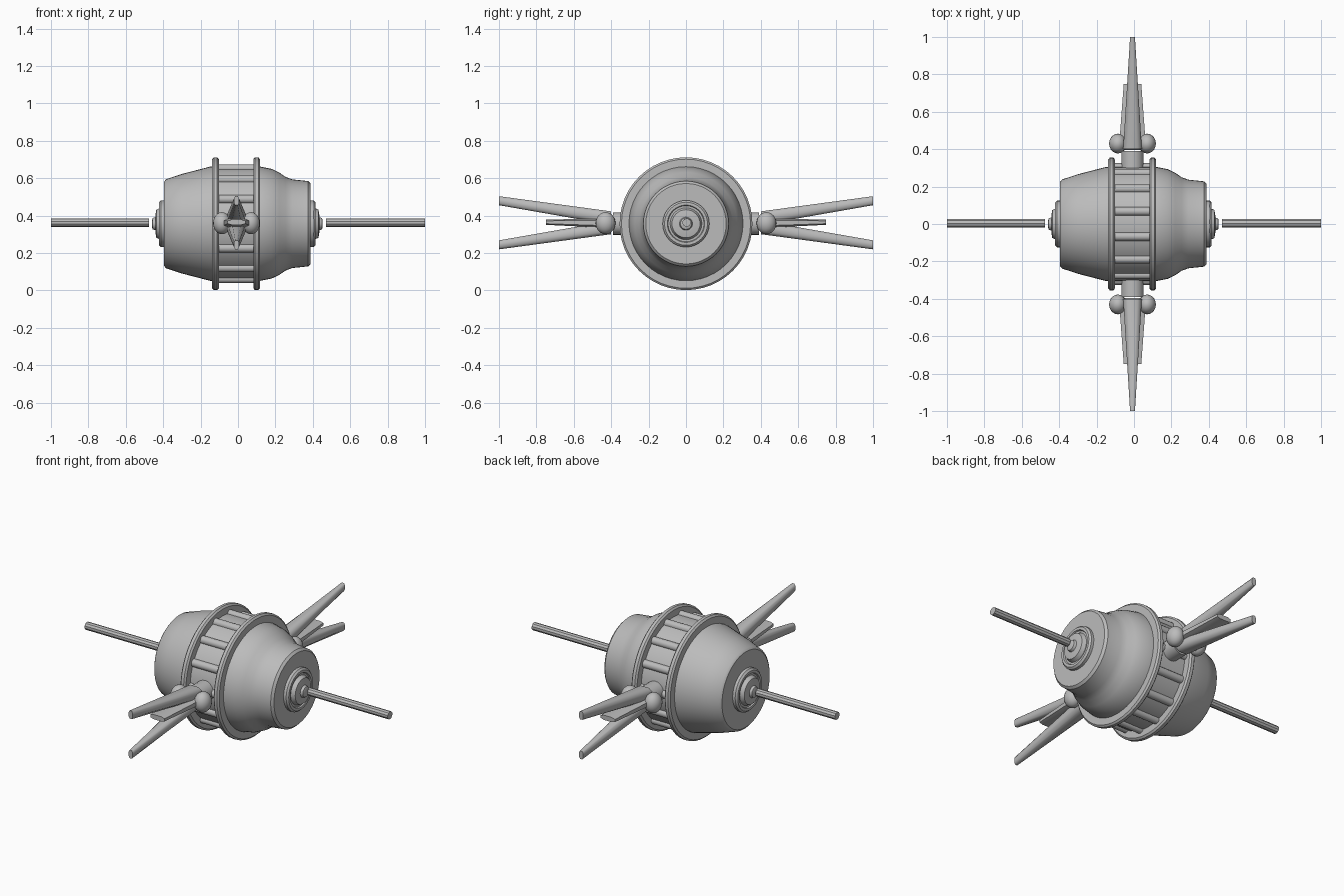
import bpy, bmesh, math
from mathutils import Vector, Matrix

if "Cube" in bpy.data.objects:
    bpy.data.objects.remove(bpy.data.objects["Cube"], do_unlink=True)

AXIS_Z = 0.357   # height of the main axis, which runs along x
MID_X = -0.008   # centre of the middle band

grey = bpy.data.materials.new("plain grey")
grey.use_nodes = True
grey.diffuse_color = (0.5, 0.5, 0.5, 1)
grey.node_tree.nodes["Principled BSDF"].inputs["Base Color"].default_value = (0.5, 0.5, 0.5, 1)


def finish(name, bm, angle=35):
    bmesh.ops.recalc_face_normals(bm, faces=bm.faces[:])
    mesh = bpy.data.meshes.new(name)
    bm.to_mesh(mesh)
    bm.free()
    mesh.materials.append(grey)
    obj = bpy.data.objects.new(name, mesh)
    bpy.context.collection.objects.link(obj)
    bpy.ops.object.select_all(action='DESELECT')
    obj.select_set(True)
    bpy.context.view_layer.objects.active = obj
    bpy.ops.object.shade_smooth_by_angle(angle=math.radians(angle))
    return obj


def lathe(name, profile, closed=False, steps=48):
    """Spin (x, radius) points about the main axis."""
    bm = bmesh.new()
    pts = [bm.verts.new((x, 0, r)) for x, r in profile]
    pairs = list(zip(pts, pts[1:])) + ([(pts[-1], pts[0])] if closed else [])
    edges = [bm.edges.new(p) for p in pairs]
    bmesh.ops.spin(bm, geom=pts + edges, axis=(1, 0, 0), cent=(0, 0, 0),
                   angle=math.tau, steps=steps)
    bmesh.ops.remove_doubles(bm, verts=bm.verts[:], dist=0.0005)
    bmesh.ops.translate(bm, verts=bm.verts[:], vec=(0, 0, AXIS_Z))
    return finish(name, bm)


def rod(bm, start, end, radius, sides=12):
    start, end = Vector(start), Vector(end)
    d = end - start
    m = Matrix.Translation((start + end) / 2) @ d.to_track_quat('Z', 'Y').to_matrix().to_4x4()
    bmesh.ops.create_cone(bm, cap_ends=True, segments=sides, radius1=radius,
                          radius2=radius, depth=d.length, matrix=m)


# Hull: straight cone at one end, flared neck at the other
lathe("hull", [(-0.395, 0), (-0.395, 0.225), (-0.385, 0.238), (-0.30, 0.266), (-0.15, 0.305),
               (-0.09, 0.305), (0.08, 0.305), (0.12, 0.305), (0.18, 0.293), (0.22, 0.274),
               (0.255, 0.25), (0.29, 0.237), (0.375, 0.228), (0.388, 0.215), (0.388, 0)])

# Raised rims either side of the middle band
for name, x in (("left_rim", 0.10), ("right_rim", -0.12)):
    w = 0.018
    lathe(name, [(x - w, 0.28), (x - w, 0.345), (x - w * 0.5, 0.355),
                 (x + w * 0.5, 0.355), (x + w, 0.345), (x + w, 0.28)], closed=True)

# Rounded ribs around the band
bm = bmesh.new()
count = 14
for i in range(count):
    a = math.tau * (i + 0.5) / count
    y, z = 0.302 * math.sin(a), AXIS_Z + 0.302 * math.cos(a)
    rod(bm, (-0.11, y, z), (0.09, y, z), 0.023)
finish("band_ribs", bm)

# Stepped end hubs and the antenna rods
for name, s, face in (("left", 1, 0.385), ("right", -1, 0.392)):
    steps = [(0, 0.125), (0.02, 0.125), (0.03, 0.115), (0.03, 0.1), (0.022, 0.096), (0.022, 0.085),
             (0.045, 0.075), (0.05, 0.045), (0.05, 0.035), (0.064, 0.03), (0.068, 0.018), (0.068, 0)]
    lathe(name + "_hub", [(s * (face + d), r) for d, r in steps], steps=32)
    bm = bmesh.new()
    rod(bm, (s * (face + 0.085), 0.004, AXIS_Z + 0.006), (s, 0.004, AXIS_Z + 0.006), 0.023, 10)
    finish(name + "_antenna", bm)


def blade(name, base, tip, base_size, tip_size):
    """Tapered bar along y; sizes are (x, z) half widths."""
    bm = bmesh.new()
    rings = []
    for (y, z), (hx, hz) in ((base, base_size), (tip, tip_size)):
        rings.append([bm.verts.new((MID_X + sx * hx, y, z + sz * hz))
                      for sx, sz in ((-1, -.55), (-.55, -1), (.55, -1), (1, -.55),
                                     (1, .55), (.55, 1), (-.55, 1), (-1, .55))])
    n = len(rings[0])
    for i in range(n):
        j = (i + 1) % n
        bm.faces.new((rings[0][i], rings[0][j], rings[1][j], rings[1][i]))
    bm.faces.new(rings[0])
    bm.faces.new(rings[1])
    finish(name, bm, 50)


# Side mounts: peg, twin knobs and three splayed blades
for name, s in (("front", -1), ("back", 1)):
    bm = bmesh.new()
    rod(bm, (MID_X, s * 0.29, AXIS_Z), (MID_X, s * 0.39, AXIS_Z), 0.06, 20)
    rod(bm, (MID_X - 0.07, s * 0.43, AXIS_Z), (MID_X + 0.07, s * 0.43, AXIS_Z), 0.035, 16)
    finish(name + "_mount", bm)
    bm = bmesh.new()
    for side in (-1, 1):
        m = Matrix.Translation((MID_X + side * 0.078, s * 0.43, AXIS_Z + 0.003))
        bmesh.ops.create_uvsphere(bm, u_segments=20, v_segments=12, radius=1,
                                  matrix=m @ Matrix.Diagonal((0.047, 0.053, 0.059, 1)))
    finish(name + "_knobs", bm, 60)
    for part, up in (("upper", 1), ("lower", -1)):
        blade(f"{name}_{part}_blade", (s * 0.4, AXIS_Z + 0.005 + up * 0.025),
              (s, AXIS_Z + 0.005 + up * 0.118), (0.05, 0.036), (0.013, 0.024))
    blade(name + "_middle_blade", (s * 0.4, AXIS_Z + 0.003),
          (s * 0.748, AXIS_Z + 0.008), (0.073, 0.026), (0.047, 0.014))
